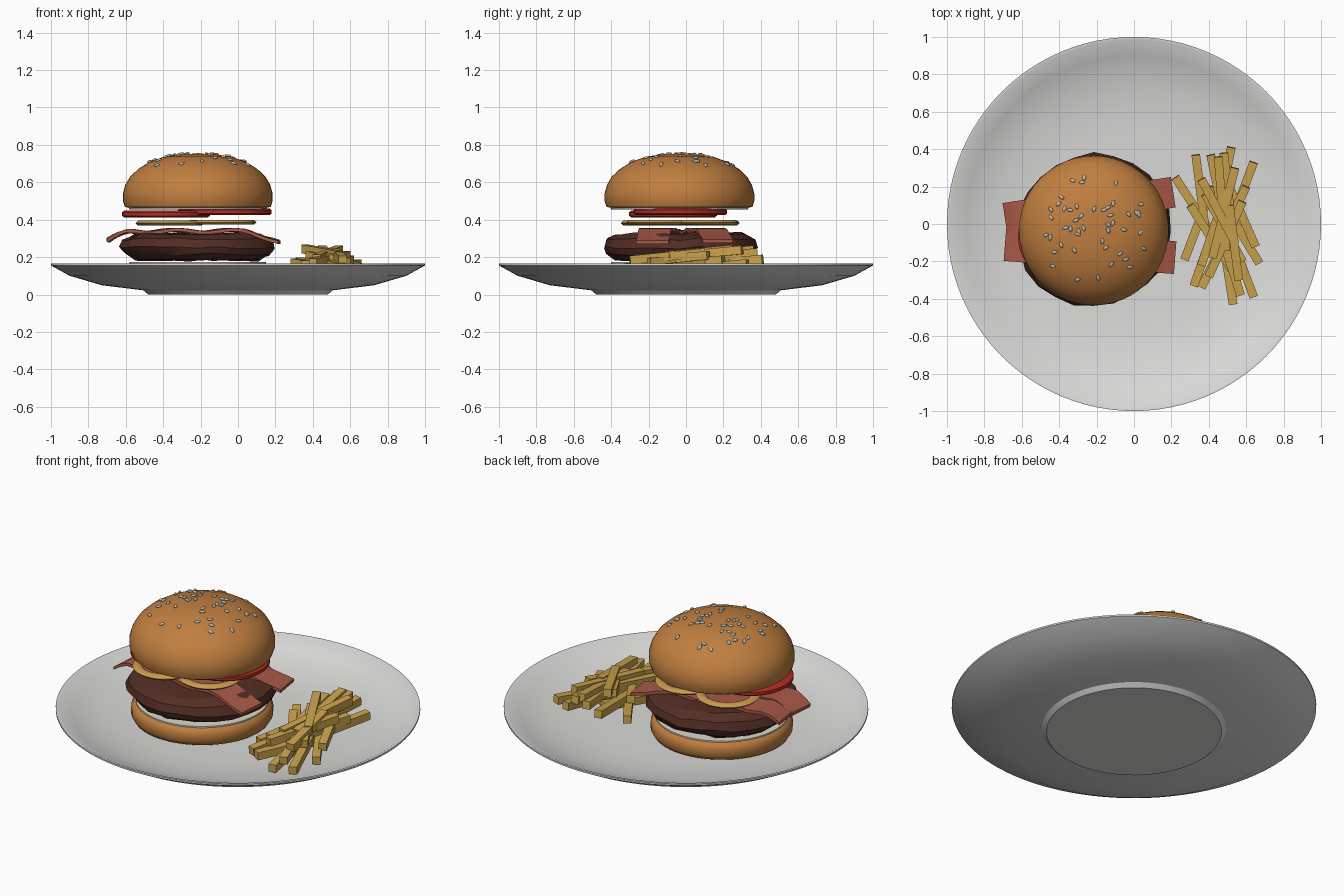
import bpy, bmesh, math, random
from mathutils import Vector, Matrix, noise

cube = bpy.data.objects.get("Cube")
if cube:
    bpy.data.objects.remove(cube, do_unlink=True)
random.seed(7)


def material(name, *rgb):
    mat = bpy.data.materials.new(name)
    mat.use_nodes = True
    mat.diffuse_color = (*rgb, 1)
    mat.node_tree.nodes["Principled BSDF"].inputs["Base Color"].default_value = (*rgb, 1)
    return mat


china = material("white china", .7, .7, .69)
crust = material("toasted crust", .53, .21, .05)
crumb = material("bread crumb", .72, .69, .6)
beef = material("grilled beef", .085, .027, .018)
rasher = material("bacon pink", .4, .1, .065)
red = material("tomato red", .45, .025, .015)
onion = material("fried onion", .58, .32, .075)
potato = material("fried potato", .6, .37, .075)
sesame = material("sesame grey", .48, .5, .46)

BURGER = Vector((-.215, -.035, 0))


def finish(name, bm, mats, smooth=35):
    bmesh.ops.recalc_face_normals(bm, faces=bm.faces)
    mesh = bpy.data.meshes.new(name)
    bm.to_mesh(mesh)
    bm.free()
    for mat in mats:
        mesh.materials.append(mat)
    if smooth:
        mesh.shade_smooth()
        mesh.set_sharp_from_angle(angle=math.radians(smooth))
    obj = bpy.data.objects.new(name, mesh)
    bpy.context.collection.objects.link(obj)
    return obj


def lathe(profile, segments, center=(0, 0, 0)):
    """Spin a radius/height profile around the vertical axis."""
    bm = bmesh.new()
    verts = [bm.verts.new((r, 0, z)) for r, z in profile]
    edges = [bm.edges.new(pair) for pair in zip(verts, verts[1:])]
    bmesh.ops.spin(bm, geom=verts + edges, cent=(0, 0, 0), axis=(0, 0, 1),
                   angle=math.tau, steps=segments, use_duplicate=False)
    bmesh.ops.remove_doubles(bm, verts=bm.verts, dist=.0005)
    bmesh.ops.translate(bm, verts=bm.verts, vec=center)
    return bm


# Plate with a low foot
plate = [(0, 0), (.48, 0), (.505, .022), (.73, .05), (.9, .1), (1, .155), (1, .165),
         (.985, .165), (.9, .118), (.75, .077), (.6, .056), (.45, .05), (0, .05)]
finish("plate", lathe(plate, 96), [china], 30)

# Bottom bun with a pale cut face
bm = lathe([(0, .052), (.34, .052), (.375, .065), (.39, .09), (.39, .13), (.38, .155),
            (.365, .165), (.365, .173), (0, .173)], 48, BURGER)
for f in bm.faces:
    f.material_index = int(f.calc_center_median().z > .163)
finish("bottom_bun", bm, [crust, crumb], 40)

# Lumpy patty
bm = lathe([(0, .185), (.2, .183), (.34, .187), (.39, .215), (.41, .25),
            (.395, .295), (.34, .325), (.2, .328), (0, .325)], 24)
for v in bm.verts:
    n = noise.noise(Vector((v.co.x * 7, v.co.y * 7, v.co.z * 9)))
    side = 1 + .07 * n
    v.co.x *= side
    v.co.y *= side
    v.co.z += .016 * noise.noise(v.co * 11)
bmesh.ops.translate(bm, verts=bm.verts, vec=BURGER)
finish("beef_patty", bm, [beef], 25)


# Wavy bacon rashers, drooping past the patty
def bacon(name, start, end, width, phase):
    bm = bmesh.new()
    a, b = Vector(start), Vector(end)
    along = (b - a).normalized()
    across = Vector((-along.y, along.x)) * width / 2
    rows = []
    steps = 28
    for i in range(steps + 1):
        t = i / steps
        p = a.lerp(b, t)
        z = .338 + .008 * math.sin(t * 19 + phase)
        z -= .05 * max(0, (.13 - t) / .13) ** 1.3 + .06 * max(0, (t - .8) / .2) ** 1.3
        rows.append([bm.verts.new((p.x + s * across.x, p.y + s * across.y, z + h))
                     for s, h in ((-1, -.009), (1, -.009), (1, .009), (-1, .009))])
    for r, q in zip(rows, rows[1:]):
        for k in range(4):
            bm.faces.new((r[k], r[k - 1], q[k - 1], q[k]))
    bm.faces.new(rows[0])
    bm.faces.new(rows[-1])
    finish(name, bm, [rasher], 30)


bacon("bacon_front", (-.69, -.11), (.22, -.18), .175, 0)
bacon("bacon_back", (-.69, .03), (.21, .17), .165, .8)

# Overlapping onion rings
ring_spots = [(-.37, -.17), (-.09, -.14), (-.36, .11), (-.08, .1)]
for i, (x, y) in enumerate(ring_spots):
    section = [(.125, -.006), (.135, -.013), (.165, -.013), (.178, 0),
               (.165, .013), (.135, .013), (.125, .006), (.125, -.006)]
    bm = lathe(section, 32, (x, y, .382 + .004 * (i % 2)))
    finish(f"onion_ring_{i + 1}", bm, [onion], 60)

# Tomato slices
for name, x, y, r, z in (("tomato_right", -.385, -.07, .235, .43),
                         ("tomato_left", -.07, -.03, .25, .442)):
    disc = [(0, -.018), (r - .012, -.018), (r, -.009), (r, .009), (r - .012, .018), (0, .018)]
    finish(name, lathe(disc, 40, (x, y, z)), [red], 50)

# Top bun with a pale underside
dome = [(.4, .5), (.4, .54), (.388, .585), (.362, .63), (.32, .67), (.26, .708),
        (.18, .737), (.09, .75), (0, .754)]
bm = lathe([(0, .455), (.365, .455), (.37, .465), (.39, .468)] + dome, 48, BURGER)
for f in bm.faces:
    f.material_index = int(f.calc_center_median().z < .464)
finish("top_bun", bm, [crust, crumb], 45)


def dome_point(r):
    """Height and slope of the top bun at a radius."""
    for (r1, z1), (r0, z0) in zip(dome, dome[1:]):
        if r0 <= r <= r1:
            slope = (z1 - z0) / (r1 - r0)
            return z0 + slope * (r - r0), slope


# Sesame seeds lying on the dome
bm = bmesh.new()
for i in range(48):
    r, a = .31 * math.sqrt(random.uniform(.01, 1)), random.uniform(0, math.tau)
    z, slope = dome_point(r)
    normal = Vector((-slope * math.cos(a), -slope * math.sin(a), 1))
    tilt = normal.to_track_quat('Z', 'Y').to_matrix().to_4x4()
    spot = BURGER + Vector((r * math.cos(a), r * math.sin(a), z + .003))
    place = (Matrix.Translation(spot) @ tilt @ Matrix.Rotation(random.uniform(0, math.pi), 4, 'Z')
             @ Matrix.Diagonal((.017, .0095, .007, 1)))
    bmesh.ops.create_icosphere(bm, subdivisions=2, radius=1, matrix=place)
finish("sesame_seeds", bm, [sesame], 60)

# Pile of fries, lowest first; ends given in hundredths
fries = [(22, 25, 42, -6), (36, -34, 55, 4), (67, -21, 47, 12), (27, -19, 42, 20),
         (53, -43, 47, -5), (64, -39, 50, -2), (64, 33, 50, -4), (33, 37, 38, -2),
         (32, -33, 45, 4), (52, 41, 44, 0), (65, -12, 50, 22), (30, 10, 52, -24),
         (60, 20, 43, -15), (41, 37, 49, -2), (57, -38, 44, 2), (36, -22, 48, 14),
         (48, 38, 52, 2), (58, -20, 38, 16), (40, -28, 58, 12), (45, 36, 49, -14),
         (54, 30, 42, -18), (56, -30, 51, 10), (36, 24, 54, -10)]
for i, ends in enumerate(fries):
    x0, y0, x1, y1 = (e / 100 for e in ends)
    base = .1 + .125 * i / len(fries)
    a = Vector((x0, y0, max(.1, base + .1 * y0)))
    b = Vector((x1, y1, max(.1, base + .1 * y1)))
    aim = (b - a).to_track_quat('Y', 'Z').to_matrix().to_4x4()
    bm = bmesh.new()
    bmesh.ops.create_cube(bm, size=1, matrix=Matrix.Translation((a + b) / 2) @ aim
                          @ Matrix.Diagonal((.046, (b - a).length, .046, 1)))
    finish(f"fry_{i + 1}", bm, [potato], 0)
